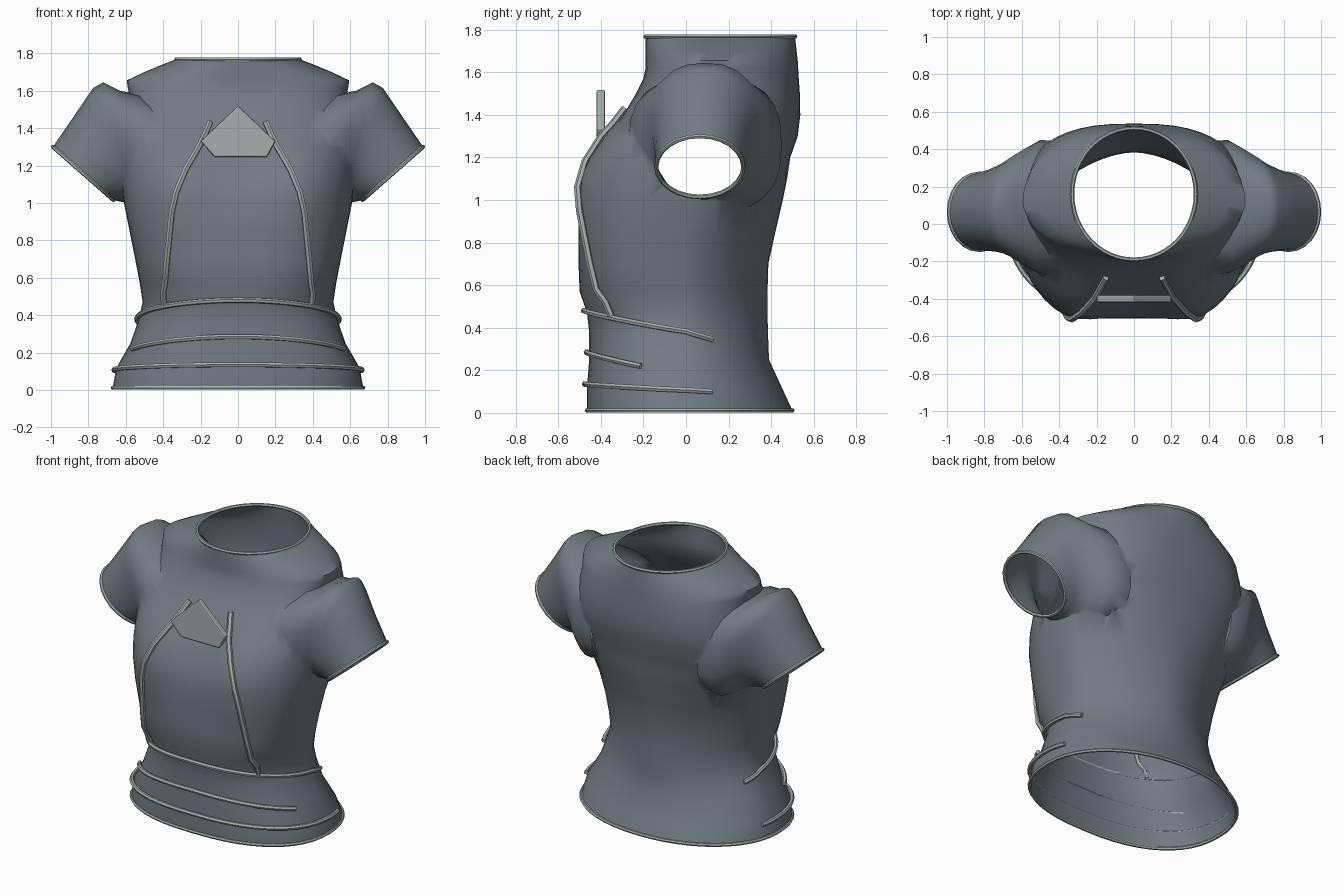
import bpy, bmesh, math
from mathutils import Vector

if "Cube" in bpy.data.objects:
    bpy.data.objects.remove(bpy.data.objects["Cube"])

SEG = 48


def material(name, rgb):
    m = bpy.data.materials.new(name)
    m.diffuse_color = (*rgb, 1)
    m.use_nodes = True
    m.node_tree.nodes["Principled BSDF"].inputs["Base Color"].default_value = m.diffuse_color
    return m


cloth = material("slate cloth", (0.165, 0.2, 0.225))
trim = material("pale grey trim", (0.38, 0.43, 0.43))

# Torso sections: height, half width, front y, back y, middle y, front and back squareness
SECTIONS = [
    (0.012, 0.67, -0.465, 0.50, 0.0, 2.4, 2.1), (0.12, 0.65, -0.465, 0.45, 0.0, 2.4, 2.0),
    (0.25, 0.575, -0.455, 0.39, 0.0, 2.5, 1.9), (0.38, 0.53, -0.455, 0.385, 0.0, 2.4, 1.75),
    (0.47, 0.51, -0.465, 0.383, 0.0, 2.4, 1.7), (0.57, 0.525, -0.50, 0.383, 0.0, 2.8, 1.7),
    (0.70, 0.55, -0.505, 0.387, 0.0, 2.9, 1.75), (0.85, 0.58, -0.505, 0.42, 0.0, 2.9, 1.85),
    (1.00, 0.61, -0.50, 0.455, 0.02, 2.8, 2.05), (1.10, 0.62, -0.485, 0.475, 0.04, 2.8, 2.2),
    (1.20, 0.625, -0.455, 0.49, 0.06, 2.8, 2.4), (1.30, 0.625, -0.395, 0.525, 0.08, 2.8, 2.5),
    (1.40, 0.605, -0.30, 0.537, 0.1, 2.8, 2.6), (1.50, 0.585, -0.235, 0.535, 0.11, 2.6, 2.6),
    (1.57, 0.58, -0.20, 0.53, 0.12, 2.4, 2.4), (1.62, 0.59, -0.19, 0.527, 0.12, 2.1, 2.2),
    (1.655, 0.595, -0.19, 0.525, 0.12, 1.9, 2.0), (1.70, 0.50, -0.19, 0.52, 0.14, 1.9, 2.0),
    (1.74, 0.405, -0.19, 0.515, 0.16, 2.0, 2.0), (1.77, 0.325, -0.19, 0.512, 0.16, 2.0, 2.0)]


def section(z):
    for a, b in zip(SECTIONS, SECTIONS[1:]):
        if z <= b[0]:
            t = max(0, (z - a[0]) / (b[0] - a[0]))
            return [p + (q - p) * t for p, q in zip(a, b)]
    return SECTIONS[-1]


def chest(x, z):
    # Shallow hollow in the middle of the chest, fuller on both sides
    hollow = 0.05 * math.exp(-(x / 0.16) ** 2 - ((z - 1.22) / 0.12) ** 2)
    full = 0.042 * math.exp(-((abs(x) - 0.35) / 0.16) ** 2 - ((z - 1.06) / 0.2) ** 2)
    return hollow - full


def torso_point(z, ang, out=0.0):
    # ang = 0 is the right side, -90 degrees is the front
    _, w, yf, yb, ym, nf, nb = section(z)
    c, s = math.cos(ang), math.sin(ang)
    depth, n = (yb - ym, nb) if s > 0 else (ym - yf, nf)
    x = (w + out) * math.copysign(abs(c) ** (2 / n), c)
    y = ym + (depth + out) * math.copysign(abs(s) ** (2 / n), s)
    if s < 0:
        y += chest(x, z) * min(1, -2 * s)
    return Vector((x, y, z))


def front_y(x, z):
    _, w, yf, _, ym, n, _ = section(z)
    return ym - (ym - yf) * (1 - min(1, abs(x) / w) ** n) ** (1 / n) + chest(x, z)


def loft(name, rings):
    # Closed loft; the end caps carry slot 1 so that they can be opened later
    bm = bmesh.new()
    rows = [[bm.verts.new(p) for p in r] for r in rings]
    for a, b in zip(rows, rows[1:]):
        for i in range(len(a)):
            j = (i + 1) % len(a)
            bm.faces.new((a[i], a[j], b[j], b[i]))
    for cap in (rows[0], rows[-1]):
        bm.faces.new(cap).material_index = 1
    bmesh.ops.recalc_face_normals(bm, faces=bm.faces)
    me = bpy.data.meshes.new(name)
    bm.to_mesh(me)
    bm.free()
    me.materials.append(cloth)
    me.materials.append(trim)
    ob = bpy.data.objects.new(name, me)
    bpy.context.collection.objects.link(ob)
    return ob


def smooth(ob, angle):
    bpy.ops.object.select_all(action='DESELECT')
    ob.select_set(True)
    bpy.context.view_layer.objects.active = ob
    bpy.ops.object.shade_smooth_by_angle(angle=math.radians(angle))


def tube(name, pts, radius=0.012, closed=False):
    cu = bpy.data.curves.new(name, 'CURVE')
    cu.dimensions = '3D'
    cu.bevel_depth = radius
    cu.bevel_resolution = 1
    cu.use_fill_caps = True
    sp = cu.splines.new('POLY')
    sp.points.add(len(pts) - 1)
    for p, co in zip(sp.points, pts):
        p.co = (*co, 1)
    sp.use_cyclic_u = closed
    cu.materials.append(trim)
    ob = bpy.data.objects.new(name, cu)
    bpy.context.collection.objects.link(ob)
    bpy.ops.object.select_all(action='DESELECT')
    ob.select_set(True)
    bpy.context.view_layer.objects.active = ob
    bpy.ops.object.convert(target='MESH')
    smooth(bpy.context.object, 50)


TURN = [2 * math.pi * i / SEG for i in range(SEG)]

# Torso
shirt = loft("shirt", [[torso_point(s[0], a) for a in TURN] for s in SECTIONS])

# Puffed sleeves: top x, top z, bottom x, bottom z, middle y, half depth, squareness
SLEEVE = [(0.99, 1.30, 0.665, 1.015, 0.065, 0.205, 2), (0.87, 1.475, 0.62, 1.005, 0.075, 0.222, 2.1),
          (0.775, 1.615, 0.59, 1.0, 0.085, 0.245, 2.2), (0.72, 1.645, 0.56, 0.98, 0.09, 0.27, 2.4),
          (0.63, 1.60, 0.52, 0.96, 0.09, 0.315, 2.6), (0.53, 1.58, 0.47, 0.94, 0.09, 0.36, 2.7),
          (0.40, 1.50, 0.38, 0.96, 0.08, 0.36, 2.6)]


def sleeve_ring(row, side, angles=TURN[::2]):
    tx, tz, bx, bz, y, r, n = row
    pts = []
    for a in angles:
        c = math.copysign(abs(math.cos(a)) ** (2 / n), math.cos(a)) / 2
        s = math.copysign(abs(math.sin(a)) ** (2 / n), math.sin(a))
        pts.append(Vector((side * ((tx + bx) / 2 + (tx - bx) * c),
                           y + r * s, (tz + bz) / 2 + (tz - bz) * c)))
    return pts


helpers = []
for side in (-1, 1):
    sl = loft("sleeve", [sleeve_ring(r, side) for r in SLEEVE])
    sl.hide_render = True
    helpers.append(sl)
    mod = shirt.modifiers.new("join sleeve", 'BOOLEAN')
    mod.operation = 'UNION'
    mod.solver = 'EXACT'
    mod.object = sl

# Join the sleeves, then open the neck, hem and cuffs
joined = bpy.data.meshes.new_from_object(
    shirt.evaluated_get(bpy.context.evaluated_depsgraph_get()))
shirt.modifiers.clear()
shirt.data = joined
for h in helpers:
    bpy.data.objects.remove(h)
bm = bmesh.new()
bm.from_mesh(joined)
bmesh.ops.delete(bm, geom=[f for f in bm.faces if f.material_index == 1], context='FACES')
bm.to_mesh(joined)
bm.free()
smooth(shirt, 55)

# Edge piping
tube("neck_piping", [torso_point(1.768, a) for a in TURN], 0.011, True)
tube("hem_piping", [torso_point(0.012, a) for a in TURN], 0.011, True)
for side, label in ((-1, "left"), (1, "right")):
    tube(label + "_cuff_piping", sleeve_ring(SLEEVE[0], side), 0.011, True)

# Waist bands wrapping the front: front height, side height, end angle
for name, zf, zs, end in (("upper_waist_band", 0.48, 0.345, 21),
                          ("middle_waist_band", 0.285, 0.22, -22),
                          ("lower_waist_band", 0.135, 0.10, 15)):
    pts = []
    for i in range(33):
        t = i / 16 - 1
        ang = math.radians(-90 + t * (90 + end))
        pts.append(torso_point(zf + (zs - zf) * abs(t) ** 1.6, ang, 0.012))
    tube(name, pts, 0.014)

# Chest straps
STRAP = [(0.15, 1.43), (0.18, 1.36), (0.21, 1.30), (0.28, 1.18), (0.33, 1.06), (0.355, 0.95),
         (0.365, 0.85), (0.38, 0.70), (0.39, 0.58), (0.40, 0.52), (0.395, 0.45)]
for side, label in ((-1, "left"), (1, "right")):
    tube(label + "_chest_strap",
         [(side * x, front_y(x, z) - 0.012, z) for x, z in STRAP], 0.017)

# Five-sided chest plate
bm = bmesh.new()
outline = [(0, 1.52), (-0.2, 1.33), (-0.125, 1.245), (0.155, 1.245), (0.2, 1.33)]
face = bm.faces.new([bm.verts.new((x, -0.42, z)) for x, z in outline])
ext = bmesh.ops.extrude_face_region(bm, geom=[face])
for v in ext["geom"]:
    if isinstance(v, bmesh.types.BMVert):
        v.co.y += 0.04
bmesh.ops.recalc_face_normals(bm, faces=bm.faces)
me = bpy.data.meshes.new("chest_plate")
bm.to_mesh(me)
bm.free()
me.materials.append(trim)
plate = bpy.data.objects.new("chest_plate", me)
bpy.context.collection.objects.link(plate)
bev = plate.modifiers.new("soft edge", 'BEVEL')
bev.width = 0.008
bev.segments = 2
